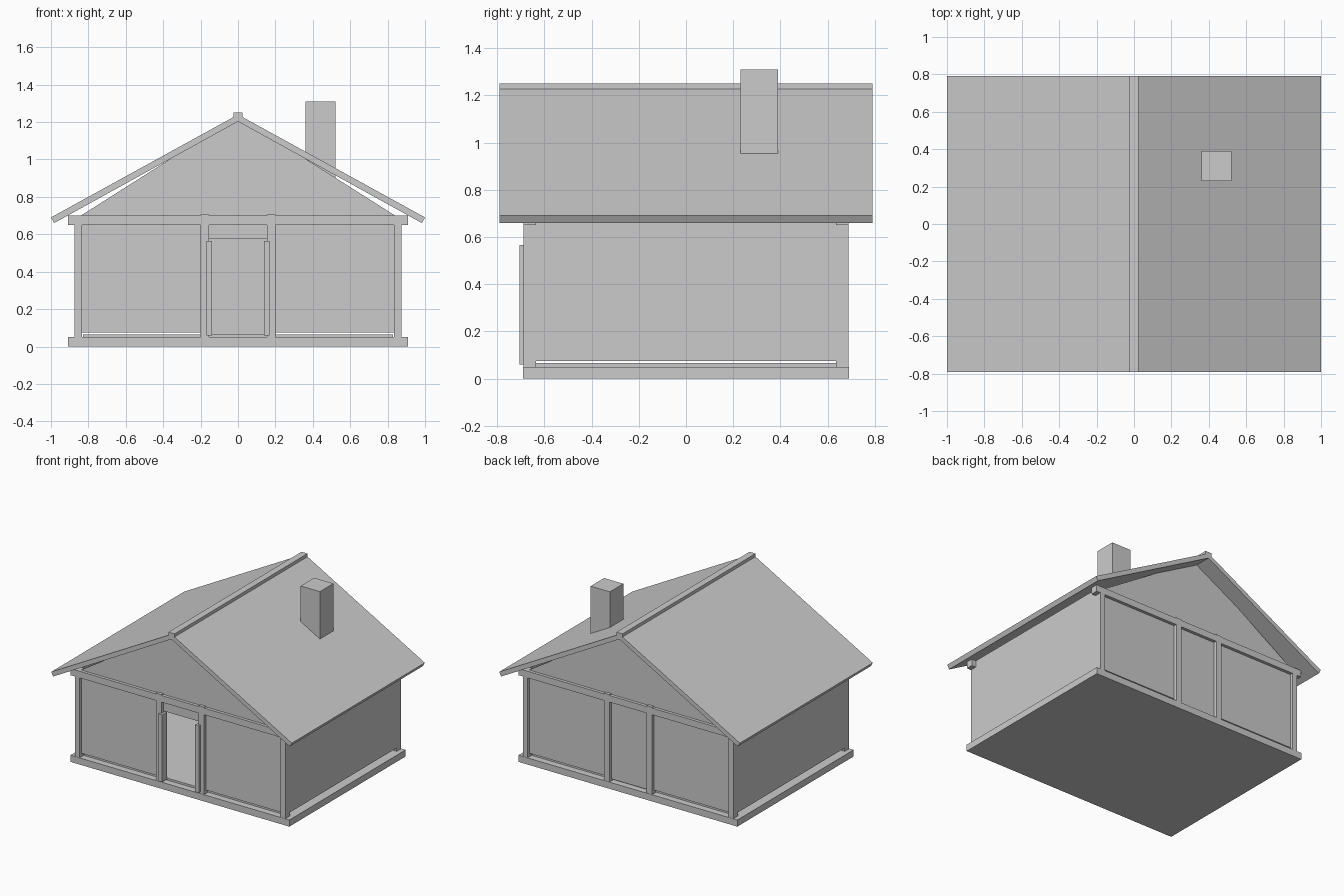
import bpy, bmesh

cube = bpy.data.objects.get("Cube")
if cube:
    bpy.data.objects.remove(cube, do_unlink=True)

grey = bpy.data.materials.new("light_grey")
grey.use_nodes = True
COLOUR = (0.6, 0.6, 0.6, 1)
grey.diffuse_color = COLOUR
grey.node_tree.nodes["Principled BSDF"].inputs["Base Color"].default_value = COLOUR


def prism(name, profile, y0, y1):
    """Extrude an x-z outline along y."""
    bm = bmesh.new()
    face = bm.faces.new([bm.verts.new((x, y0, z)) for x, z in profile])
    ext = bmesh.ops.extrude_face_region(bm, geom=[face])
    verts = [v for v in ext["geom"] if isinstance(v, bmesh.types.BMVert)]
    bmesh.ops.translate(bm, verts=verts, vec=(0, y1 - y0, 0))
    bmesh.ops.recalc_face_normals(bm, faces=bm.faces)
    mesh = bpy.data.meshes.new(name)
    bm.to_mesh(mesh)
    bm.free()
    mesh.materials.append(grey)
    obj = bpy.data.objects.new(name, mesh)
    bpy.context.collection.objects.link(obj)
    return obj


def box(name, x0, x1, y0, y1, z0, z1):
    return prism(name, [(x0, z0), (x1, z0), (x1, z1), (x0, z1)], y0, y1)


def span(s, a, b):
    """Range a..b mirrored to the side given by sign s."""
    return sorted((s * a, s * b))


# Base and raised floor
box("base", -0.91, 0.91, -0.69, 0.69, 0, 0.05)
box("floor", -0.83, 0.83, -0.64, 0.64, 0.05, 0.065)

# Timber frame, wall panels and gables at both ends
for s, end in ((-1, "front"), (1, "back")):
    frame_y = span(s, 0.635, 0.688)
    panel_y = span(s, 0.645, 0.665)
    box(end + "_beam", -0.91, 0.91, *frame_y, 0.65, 0.7)
    prism(end + "_gable", [(-0.84, 0.7), (0.84, 0.7), (0, 1.232)], *panel_y)
    box(end + "_upper_wall", -0.84, 0.84, *panel_y, 0.575, 0.7)
    for t, side in ((-1, "right"), (1, "left")):
        box(f"{end}_{side}_corner_post", *span(t, 0.835, 0.875), *frame_y, 0.05, 0.7)
        box(f"{end}_{side}_middle_post", *span(t, 0.155, 0.2), *frame_y, 0.05, 0.706)
        box(f"{end}_{side}_panel", *span(t, 0.18, 0.84), *panel_y, 0.075, 0.575)
box("back_centre_panel", -0.18, 0.18, 0.645, 0.665, 0.065, 0.575)

# Side walls, door jambs and sloping roof
for t, side in ((-1, "right"), (1, "left")):
    box(side + "_wall", *span(t, 0.85, 0.874), -0.64, 0.64, 0.075, 0.7)
    box(side + "_door_jamb", *span(t, 0.138, 0.168), -0.705, -0.645, 0.06, 0.565)
    slope = [(0, 1.24), (1.0, 0.69), (0.983, 0.66), (0, 1.203)]
    prism(side + "_roof", [(t * x, z) for x, z in slope], -0.79, 0.79)

# Ridge cap and chimney
box("ridge_cap", -0.025, 0.025, -0.79, 0.79, 1.21, 1.25)
box("chimney", 0.36, 0.52, 0.23, 0.39, 0.87, 1.31)
